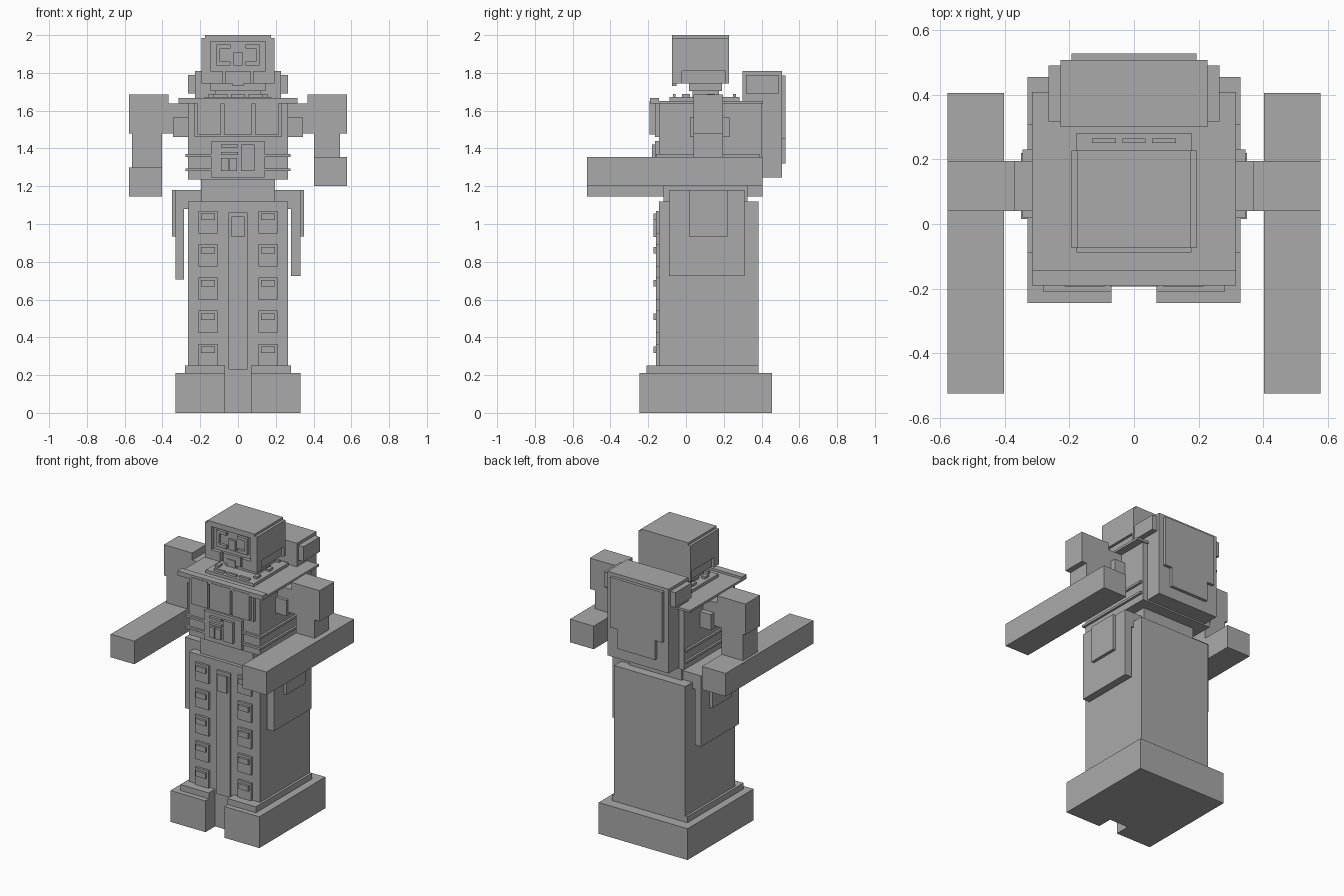
import bpy

cube = bpy.data.objects.get("Cube")
if cube:
    bpy.data.objects.remove(cube, do_unlink=True)

grey = bpy.data.materials.new("plain_grey")
grey.use_nodes = True
grey.diffuse_color = (.4, .4, .4, 1)
shader = grey.node_tree.nodes["Principled BSDF"]
shader.inputs["Base Color"].default_value = grey.diffuse_color


def box(name, x, y, z):
    """Box from (start, end) ranges on each axis."""
    bpy.ops.mesh.primitive_cube_add(size=1)
    part = bpy.context.object
    part.name = name
    part.location = [(start + end) / 2 for start, end in (x, y, z)]
    part.scale = [abs(end - start) for start, end in (x, y, z)]
    bpy.ops.object.transform_apply(location=True, rotation=False, scale=True)
    part.data.materials.append(grey)


def wide(name, half, y, z):
    """Box centred on x."""
    box(name, x=(-half, half), y=y, z=z)


def pair(name, x, y, z):
    """Mirrored boxes, left on +x."""
    inner, outer = x
    box("left_" + name, x=(inner, outer), y=y, z=z)
    box("right_" + name, x=(-outer, -inner), y=y, z=z)


def proud(face, depth):
    """Depth range of a plate standing forward of a face, rooted behind it."""
    return (face - depth, face + thin)


# Shared levels and planes
thin = .015
floor, sole_top, ankle_top = 0, .21, .25
leg_top, waist_top, torso_top, crown = 1.12, 1.235, 1.637, 2
body_front, body_back = -.143, .385
plate_front = body_front - thin
gap = .07

# Feet with a gap between the toes
foot_front, foot_back, foot_side = -.245, .455, .33
sole = (floor, sole_top)
wide("heel_block", foot_side, y=(body_front, foot_back), z=sole)
pair("toe", x=(gap, foot_side), y=(foot_front, body_front), z=sole)
pair("ankle", x=(gap, .28), y=(-.21, body_back), z=(sole_top, ankle_top))

# Legs with centre strip, buckle and rows of plates
body_side = .264
wide("legs", body_side, y=(body_front, body_back), z=(sole_top, leg_top))
wide("centre_strip", .05, y=proud(body_front, thin), z=(.23, 1.06))
wide("buckle", .035, y=proud(plate_front, thin), z=(.93, 1.04))
for row in range(5):
    top = 1.07 - row * .176
    pair(f"leg_plate_{row}", x=(.108, .208), y=proud(body_front, thin), z=(top - .12, top))
    pair(f"leg_stud_{row}", x=(.122, .195), y=proud(plate_front, thin),
         z=(top - .05, top - thin))

# Waist and hip guards
waist_side, guard_side, guard_top = .195, .33, 1.18
guard_depth = (-.09, .31)
wide("waist", waist_side, y=(-.12, .325), z=(leg_top, waist_top + thin))
pair("hip_link", x=(waist_side, .3), y=guard_depth, z=(1.08, guard_top))
box("left_hip_guard", x=(.28, guard_side), y=guard_depth, z=(.725, guard_top))
box("right_hip_guard", x=(-guard_side, -.285), y=guard_depth, z=(.705, guard_top))
pair("hip_pouch", x=(guard_side - thin, .35), y=(thin, .22), z=(.935, guard_top))

# Torso, ribs and shoulder plate
plate_top = torso_top + thin
plate_side = .315
wide("torso", body_side, y=(body_front, .4), z=(waist_top, torso_top))
for name, level in (("lower_rib", .28), ("upper_rib", .355)):
    level += 1
    wide(name, body_side + thin, y=(plate_front, .39), z=(level, level + thin))
wide("shoulder_plate", plate_side, y=(plate_front, .408), z=(torso_top, plate_top))
wide("chest_flange", plate_side, y=(-.19, plate_front + thin),
     z=(torso_top, plate_top + thin))
wide("chest_backing", .23, y=proud(body_front, .02), z=(1.46, torso_top))

# Three chest pouches in a row
pouch_half = .075
chest = (1.475, plate_top)
wide("middle_chest_pouch", pouch_half, y=proud(body_front, .05), z=chest)
pair("chest_pouch", x=(pouch_half + thin, .215), y=proud(body_front, .05), z=chest)

# Abdomen control panel with bars and buttons
panel = proud(plate_front, thin + thin / 2)
low = 1.28
wide("belly_panel", .14, y=proud(body_front, .02), z=(1.245, 1.44))
box("belly_plate", x=(thin, .087), y=panel, z=(low, 1.42))
for name, level in (("lower", 1.365), ("upper", 1.405)):
    box(name + "_belly_bar", x=(-.09, 0), y=panel, z=(level, level + thin))
for name, start in (("outer", -.09), ("inner", -.045)):
    box(name + "_belly_button", x=(start, start + .04), y=panel, z=(low, low + gap))

# Arms, the left forearm held higher
arm_depth = (.04, .195)
arm_inner, arm_outer, elbow_top = .402, .578, 1.478
shoulder_inner = .368
pair("shoulder_socket", x=(body_side, .345), y=(.02, .23), z=(1.46, 1.565))
pair("shoulder_link", x=(body_side, shoulder_inner), y=arm_depth, z=(elbow_top, torso_top))
pair("shoulder", x=(shoulder_inner, arm_outer), y=arm_depth, z=(elbow_top, 1.685))
for name, side, wrist, outer in (("left", 1, 1.2, .54), ("right", -1, 1.145, .56)):
    forearm_top = wrist + .155
    box(name + "_upper_arm", x=(side * arm_inner, side * outer), y=arm_depth,
        z=(forearm_top, elbow_top))
    box(name + "_forearm", x=(side * arm_inner, side * arm_outer), y=(-.525, .405),
        z=(wrist, forearm_top))

# Backpack with stepped rear plate
pack_side, pack_back, step = .227, .508, 1.45
rear_plate = (pack_back, pack_back + .02)
wide("backpack", pack_side, y=(.3, pack_back), z=(1.245, 1.81))
pair("backpack_pocket", x=(pack_side, body_side), y=(.317, .49), z=(1.69, 1.79))
wide("backpack_plate", .193, y=rear_plate, z=(step, 1.787))
wide("backpack_lower_plate", .14, y=rear_plate, z=(1.32, step))

# Collar with small clasps
collar_top = plate_top + .02
clasp = (collar_top, collar_top + thin)
wide("collar", .178, y=(-.088, .282), z=(plate_top, collar_top))
for name, y in (("front", -gap), ("back", .25)):
    depth = (y, y + thin)
    wide(name + "_middle_clasp", .036, y=depth, z=clasp)
    pair(name + "_clasp", x=(.055, .13), y=depth, z=clasp)
for name, y in (("front", -.02), ("back", .11)):
    pair(name + "_side_clasp", x=(.13, .155), y=(y, y + .04), z=clasp)

# Neck and head with side shells notched at the jaw
chin, cheek_top, shell_top = 1.745, 1.81, crown - thin
head_side, face_front, face, head_back = .175, -.074, -.05, .227
shell = (head_side, .193)
jaw = (chin, cheek_top)
wide("neck", .12, y=(.035, .175), z=(plate_top, chin))
wide("neck_ring", .145, y=(thin, .19), z=(1.705, chin))
wide("head", head_side, y=(face, head_back), z=(chin, crown))
pair("head_shell", x=shell, y=(face_front, head_back), z=(cheek_top, shell_top))
pair("front_jaw", x=shell, y=(face_front, -.02), z=jaw)
pair("back_jaw", x=shell, y=(.21, head_back), z=jaw)

# Face frame
frame = (face_front, face)
brow_low = crown - .035
wide("brow", head_side, y=frame, z=(brow_low, crown))
pair("face_side", x=(.145, head_side), y=frame, z=(cheek_top, brow_low))
pair("cheek", x=(.08, head_side), y=frame, z=jaw)

# Eye surrounds, nose and mouth
feature = proud(face, .018)
eye_inner, eye_outer, eye_low, eye_high = .04, .115, 1.84, 1.95
pair("eye_lid", x=(eye_inner, eye_outer), y=feature, z=(eye_high - .02, eye_high))
pair("eye_side", x=(eye_outer - .02, eye_outer), y=feature, z=(eye_low, eye_high - .02))
pair("eye_lower", x=(eye_inner, eye_outer - .02), y=feature, z=(eye_low, eye_low + .02))
wide("nose_bridge", .025, y=proud(face, thin), z=(eye_low, 1.91))
wide("muzzle", .065, y=feature, z=(chin, cheek_top))
wide("mouth_piece", .03, y=frame, z=(chin - thin, 1.78))
